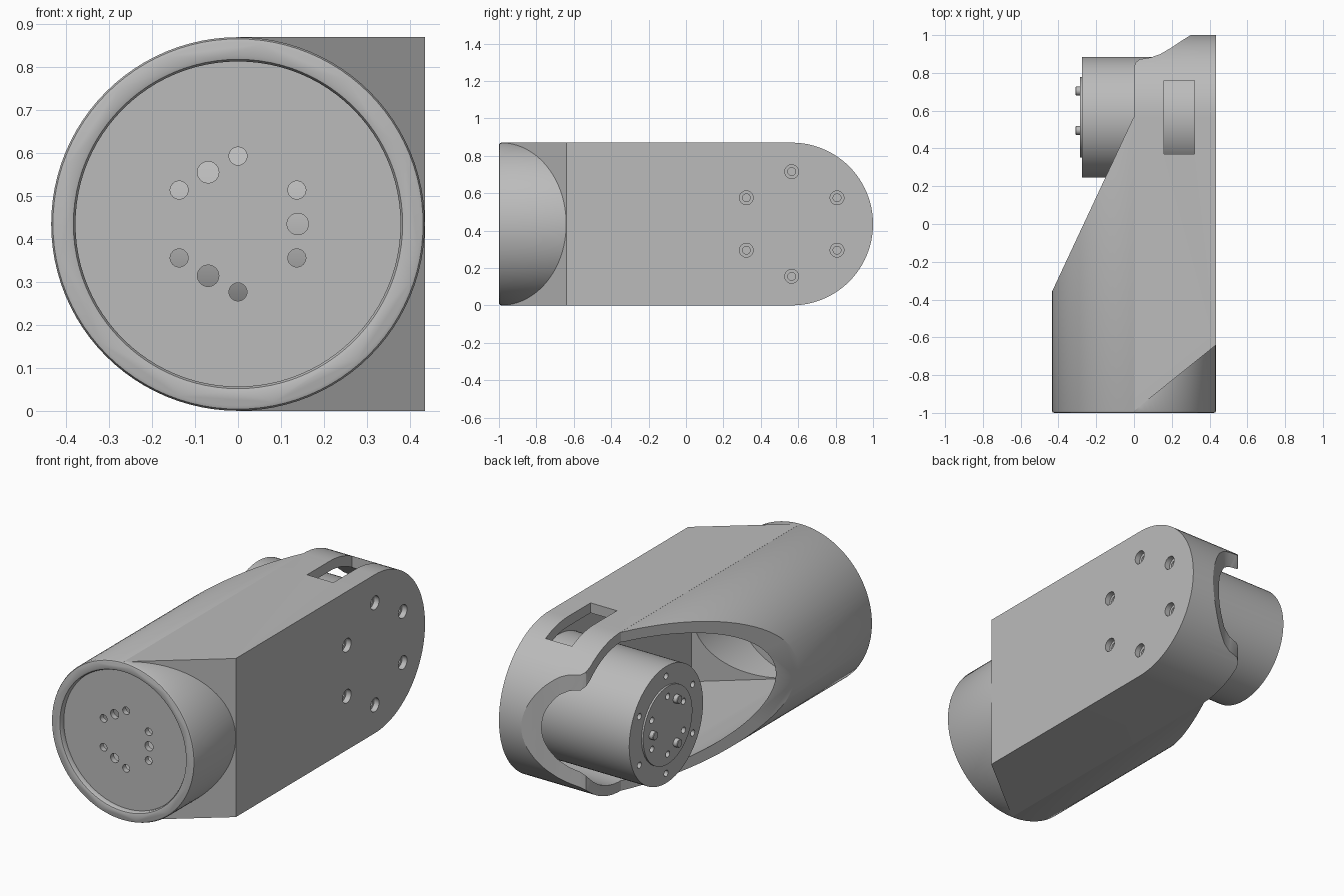
import bpy, bmesh, math

if "Cube" in bpy.data.objects:
    bpy.data.objects.remove(bpy.data.objects["Cube"])

ZC, YC, R = 0.435, 0.565, 0.435      # axis height, joint centre, outer radius
grey = bpy.data.materials.new("light_grey")
grey.diffuse_color = (0.5, 0.5, 0.5, 1)
grey.use_nodes = True
grey.node_tree.nodes["Principled BSDF"].inputs["Base Color"].default_value = grey.diffuse_color


def place(axis, u, v, w):
    """u, v lie across the axis, w runs along it."""
    return {'x': (w, u, v), 'y': (u, w, v), 'z': (u, v, w)}[axis]


def finish(name, bm):
    bmesh.ops.recalc_face_normals(bm, faces=bm.faces)
    me = bpy.data.meshes.new(name)
    bm.to_mesh(me)
    bm.free()
    me.materials.append(grey)
    ob = bpy.data.objects.new(name, me)
    bpy.context.collection.objects.link(ob)
    return ob


def loft(bm, loops):
    rows = [[bm.verts.new(p) for p in loop] for loop in loops]
    n = len(rows[0])
    for a, b in zip(rows, rows[1:]):
        for i in range(n):
            j = (i + 1) % n
            bm.faces.new((a[i], a[j], b[j], b[i]))
    bm.faces.new(rows[0])
    bm.faces.new(rows[-1][::-1])


def prism(name, axis, pts, lo, hi):
    bm = bmesh.new()
    loft(bm, [[place(axis, u, v, w) for u, v in pts] for w in (lo, hi)])
    return finish(name, bm)


def turned(name, axis, centres, rings, n=96):
    """Round solids along an axis; rings are (radius, position)."""
    bm = bmesh.new()
    for cu, cv in centres:
        loft(bm, [[place(axis, cu + r * math.cos(2 * math.pi * i / n),
                         cv + r * math.sin(2 * math.pi * i / n), w)
                   for i in range(n)] for r, w in rings])
    return finish(name, bm)


def circle_points(cu, cv, r, count, start):
    return [(cu + r * math.cos(math.radians(start + 360 * i / count)),
             cv + r * math.sin(math.radians(start + 360 * i / count))) for i in range(count)]


def boolean(ob, other, op):
    m = ob.modifiers.new("bool", 'BOOLEAN')
    m.operation, m.object, m.solver = op, other, 'EXACT'
    bpy.context.view_layer.objects.active = ob
    bpy.ops.object.modifier_apply(modifier=m.name)
    bpy.data.objects.remove(other)


def stadium(r):
    """Side profile in y, z with a round back end."""
    arc = [(YC + r * math.cos(a), ZC + r * math.sin(a))
           for a in (math.radians(-90 + 180 * i / 48) for i in range(49))]
    return [(-1.1, ZC + r), (-1.1, ZC - r)] + arc


# Housing: flat-sided half with an angled front and a wavy back edge
plan = [(0, -0.99), (R, -0.64), (R, 1.05), (0.3, 1.05), (0.3, 1.0), (0.26, 0.975),
        (0.2, 0.935), (0.14, 0.9), (0.09, 0.882), (0.03, 0.872), (0.008, 0.855), (0, 0.83)]
housing = prism("housing", 'z', plan, -0.1, 1.0)
boolean(housing, prism("side_profile", 'x', stadium(R), -0.5, 0.6), 'INTERSECT')

# Housing: round barrel with a softened front rim, cut off at a slant
rb = R - 0.0005
barrel = turned("barrel", 'y', [(0, ZC)],
                [(rb - 0.012, -1), (rb - 0.004, -0.997), (rb, -0.988), (rb, YC)])
slant = [(-0.435 - 0.2, -0.36 - 0.4276), (0, 0.57), (0, 1.2), (-0.635, 1.2)]
boolean(barrel, prism("slant_cut", 'z', slant, -0.2, 1.1), 'DIFFERENCE')
boolean(housing, barrel, 'UNION')

# Hollow inside, following the outside shape
cavity = prism("cavity", 'z', [(-0.01, -0.91), (0.38, -0.59), (0.38, 1.1), (-0.01, 1.1)], -0.1, 1.0)
boolean(cavity, prism("cavity_profile", 'x', stadium(0.38), -0.5, 0.6), 'INTERSECT')
boolean(cavity, turned("cavity_round", 'y', [(0, ZC)], [(0.3785, -0.94), (0.3785, YC + 0.03)]), 'UNION')
boolean(housing, cavity, 'DIFFERENCE')

# Front recess, window slot and bolt holes
boolean(housing, turned("recess", 'y', [(0, ZC)],
                        [(0.392, -1.05), (0.392, -1.0), (0.383, -0.997), (0.378, -0.988), (0.378, -0.97)]),
        'DIFFERENCE')
boolean(housing, prism("slot", 'z', [(0.16, 0.37), (0.32, 0.37), (0.32, 0.76), (0.16, 0.76)], 0.68, 1.0),
        'DIFFERENCE')
for pts, r in ((circle_points(0, ZC, 0.158, 6, 30), 0.021),
               (circle_points(0, ZC, 0.139, 3, 0), 0.025)):
    boolean(housing, turned("front_holes", 'y', pts, [(r, -1.02), (r, -0.9)], 24), 'DIFFERENCE')
boolean(housing, turned("side_holes", 'x', circle_points(YC, ZC, 0.28, 6, 30),
                        [(0.037, 0.5), (0.037, 0.405), (0.021, 0.405), (0.021, 0.37)], 24), 'DIFFERENCE')

# Joint motor drum with a ring of screw holes
motor = turned("motor", 'x', [(YC, ZC)], [(0.32, -0.275), (0.32, 0.385)])
boolean(motor, turned("motor_holes", 'x', circle_points(YC, ZC, 0.267, 6, 30),
                      [(0.017, -0.35), (0.017, -0.22)], 20), 'DIFFERENCE')

# Output disc with holes, and three drive pins
disc = turned("output_disc", 'x', [(YC, ZC)], [(0.213, -0.285), (0.213, -0.27)])
for ob in (disc, motor):
    boolean(ob, turned("disc_holes", 'x', circle_points(YC, ZC, 0.158, 6, 30),
                       [(0.017, -0.35), (0.017, -0.23)], 20), 'DIFFERENCE')
pins = turned("drive_pins", 'x', circle_points(YC, ZC, 0.139, 3, 0),
              [(0.02, -0.31), (0.023, -0.307), (0.023, -0.26)], 24)

# Smooth round surfaces, keep hard edges
for ob in (housing, motor, disc, pins):
    bpy.ops.object.select_all(action='DESELECT')
    ob.select_set(True)
    bpy.context.view_layer.objects.active = ob
    bpy.ops.object.shade_smooth_by_angle(angle=math.radians(30))
